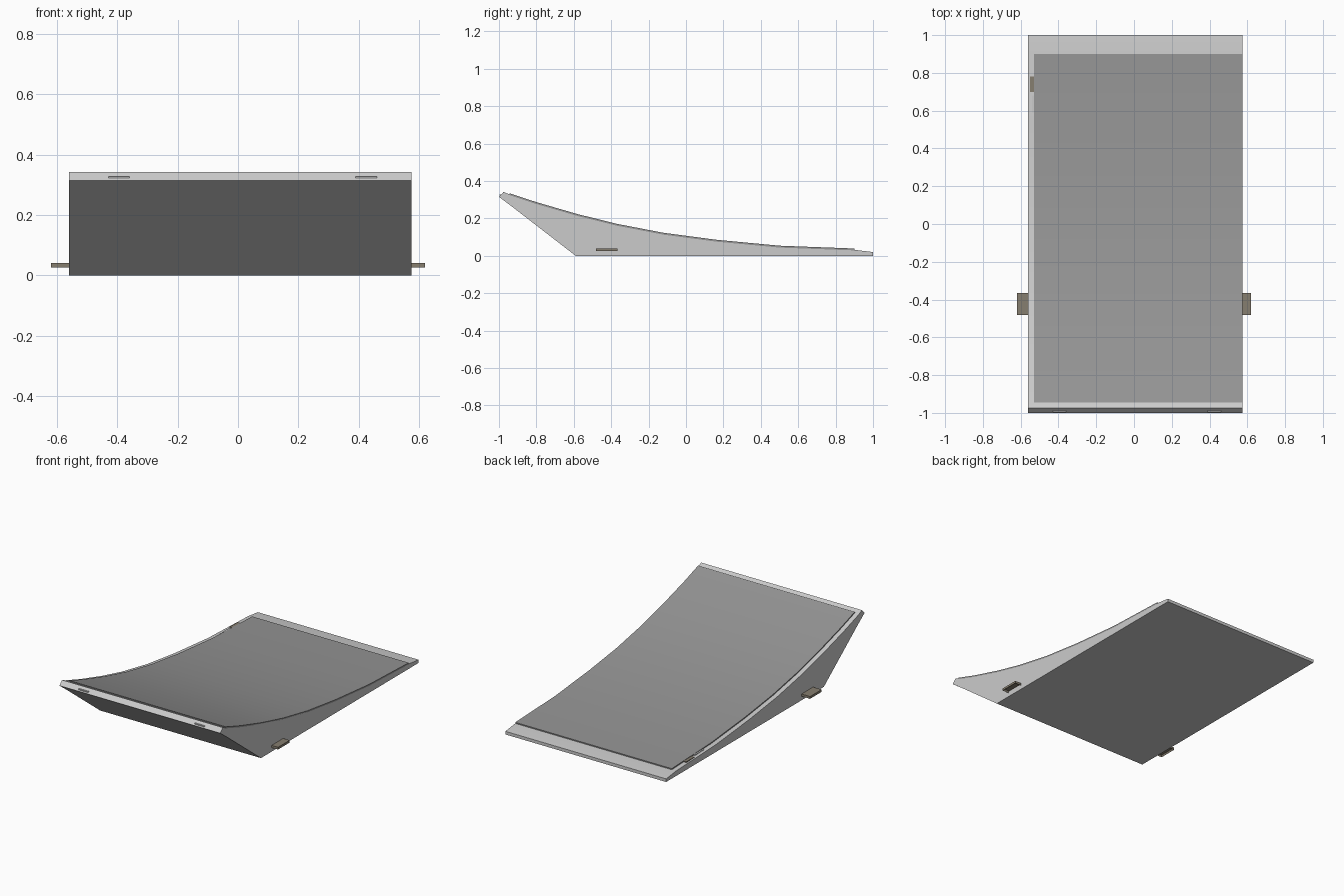
import bpy, bmesh, math

if "Cube" in bpy.data.objects:
    bpy.data.objects.remove(bpy.data.objects["Cube"])

def material(name, rgb):
    m = bpy.data.materials.new(name)
    m.diffuse_color = (*rgb, 1)
    m.use_nodes = True
    m.node_tree.nodes["Principled BSDF"].inputs["Base Color"].default_value = m.diffuse_color
    return m

def extrude_profile(name, pts, x0, x1, mat=None):
    """Extrude a closed (y, z) outline along x."""
    bm = bmesh.new()
    face = bm.faces.new([bm.verts.new((x0, y, z)) for y, z in pts])
    new = bmesh.ops.extrude_face_region(bm, geom=[face])["geom"]
    bmesh.ops.translate(bm, vec=(x1 - x0, 0, 0),
                        verts=[v for v in new if isinstance(v, bmesh.types.BMVert)])
    bmesh.ops.recalc_face_normals(bm, faces=bm.faces)
    me = bpy.data.meshes.new(name)
    bm.to_mesh(me)
    bm.free()
    ob = bpy.data.objects.new(name, me)
    bpy.context.collection.objects.link(ob)
    if mat:
        me.materials.append(mat)
    return ob

def box(name, x, y, z, mat=None):
    return extrude_profile(name, [(y[0], z[0]), (y[1], z[0]), (y[1], z[1]), (y[0], z[1])],
                           x[0], x[1], mat)

def smooth(ob):
    bpy.ops.object.select_all(action='DESELECT')
    ob.select_set(True)
    bpy.context.view_layer.objects.active = ob
    bpy.ops.object.shade_smooth_by_angle(angle=math.radians(20))

panel_grey = material("panel_grey", (0.3, 0.3, 0.3))
tab_brown = material("tab_brown", (0.24, 0.21, 0.16))
L, R = -0.56, 0.575
LIFT = 0.007

# Curved riding surface, shared by the wedge body and the raised panel
curve = [(-0.945, 0.328), (-0.8, 0.28), (-0.58, 0.216), (-0.37, 0.164), (-0.12, 0.116),
         (0.16, 0.079), (0.5, 0.047), (0.9, 0.032)]

# Wedge body with overhanging lip
body = extrude_profile("ramp_body",
                       [(-0.59, 0), (-0.92, 0.255), (-1, 0.315), (-0.975, 0.342)]
                       + curve + [(1, 0.02), (1, 0)], L, R)
smooth(body)

# Raised dark surface panel
panel = extrude_profile("surface_panel",
                        [(y, z - 0.003) for y, z in curve]
                        + [(y, z + LIFT) for y, z in reversed(curve)], -0.53, R, panel_grey)
smooth(panel)

# Side tabs, hollow underneath
for side, x in (("left", (-0.62, L + 0.005)), ("right", (R - 0.005, 0.62))):
    tab = box(side + "_tab", x, (-0.482, -0.365), (0.025, 0.04), tab_brown)
    bm = bmesh.new()
    bm.from_mesh(tab.data)
    bm.normal_update()
    bottom = min(bm.faces, key=lambda f: f.normal.z)
    bmesh.ops.inset_region(bm, faces=[bottom], thickness=0.008)
    bmesh.ops.translate(bm, verts=bottom.verts, vec=(0, 0, 0.01))
    bm.to_mesh(tab.data)
    bm.free()

# Small latches on the lip front
for i, cx in enumerate((-0.395, 0.425)):
    box(f"lip_latch_{i}", (cx - 0.035, cx + 0.035), (-0.996, -0.98), (0.322, 0.328))

# Thin clips on the left rim
box("rim_clip_0", (-0.55, -0.528), (0.7, 0.78), (0.03, 0.043), tab_brown)
box("rim_clip_1", (-0.54, -0.528), (0.59, 0.68), (0.035, 0.046))
